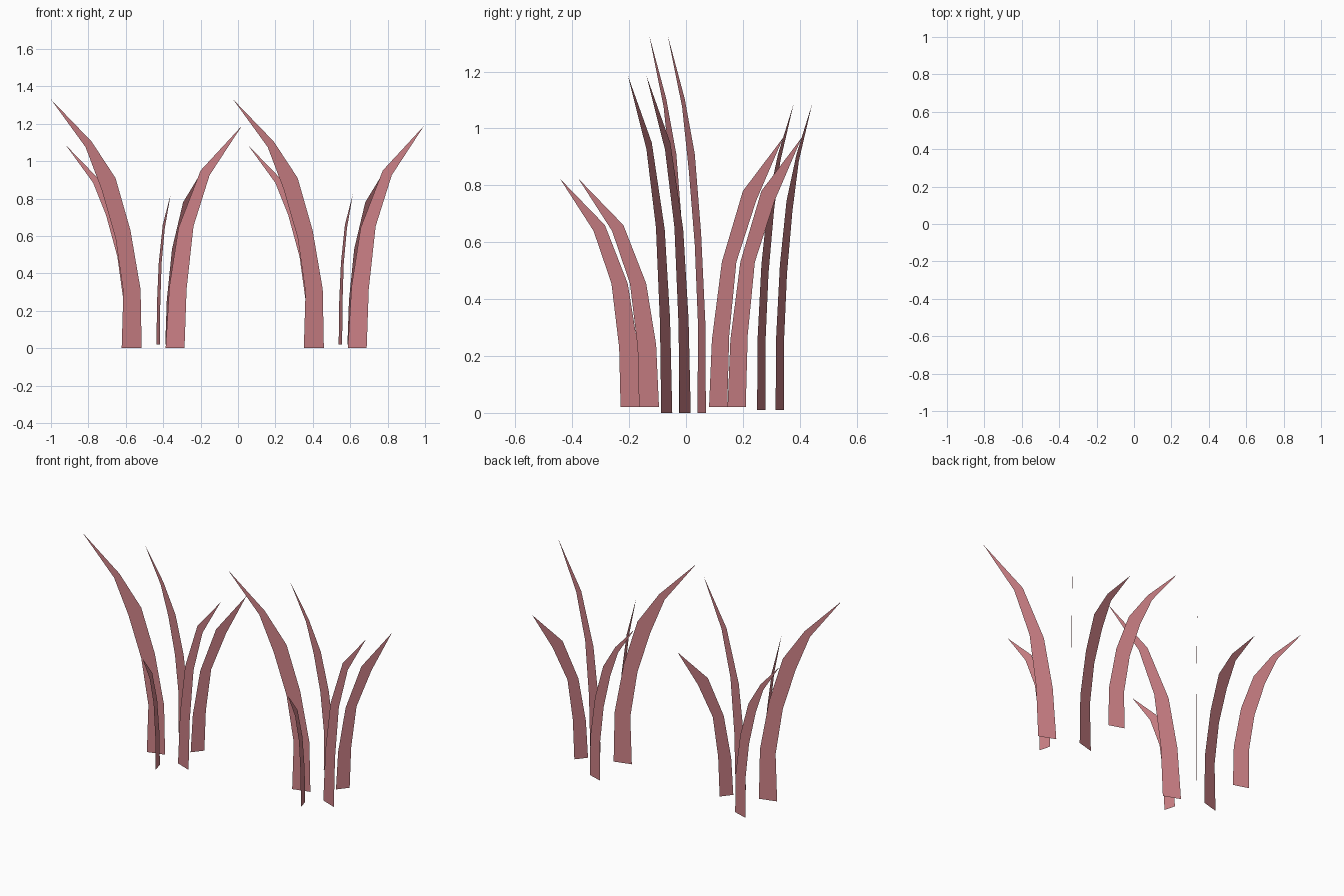
import bpy
from mathutils import Vector

if "Cube" in bpy.data.objects:
    bpy.data.objects.remove(bpy.data.objects["Cube"])

# one flat colour for all blades
mat = bpy.data.materials.new("dusty_rose")
mat.diffuse_color = (0.61, 0.22, 0.24, 1.0)
mat.use_nodes = True
mat.node_tree.nodes["Principled BSDF"].inputs["Base Color"].default_value = mat.diffuse_color


def blade(name, tip, direction, axis, left, right, offset):
    """Flat upright blade: edge points are (coordinate along axis, height)."""
    tip = Vector(tip)
    d = Vector(direction)

    def place(t, z):
        p = tip + d * (t - tip[axis]) + offset
        return (p.x, p.y, z)

    n = len(left)
    verts = [place(*p) for p in left] + [place(*p) for p in right]
    verts.append(place(tip[axis], tip.z))
    faces = [(i, n + i, n + i + 1, i + 1) for i in range(n - 1)]
    faces.append((n - 1, 2 * n - 1, 2 * n))
    mesh = bpy.data.meshes.new(name)
    mesh.from_pydata(verts, [], faces)
    mesh.materials.append(mat)
    bpy.context.collection.objects.link(bpy.data.objects.new(name, mesh))


# name, tip, in-plane direction, axis of the profile, left edge, right edge
BLADES = [
    ("tall_left_blade", (-1.0, -0.13, 1.33), (1, 0.278, 0), 0,
     [(-.622, 0), (-.613, .30), (-.655, .59), (-.73, .85), (-.815, 1.075)],
     [(-.515, 0), (-.521, .315), (-.575, .63), (-.655, .91), (-.783, 1.105)]),
    ("back_left_blade", (-.92, .378, 1.085), (1, -.32, 0), 0,
     [(-.614, .01), (-.612, .25), (-.645, .49), (-.705, .71), (-.775, .885)],
     [(-.52, .01), (-.525, .26), (-.567, .52), (-.64, .745), (-.75, .91)]),
    ("front_blade", (-.36, -.443, .823), (-.268, 1, 0), 1,
     [(-.23, .02), (-.235, .23), (-.262, .455), (-.325, .64)],
     [(-.16, .02), (-.17, .24), (-.205, .455), (-.285, .66)]),
    ("right_blade", (.02, -.205, 1.188), (1, -.385, 0), 0,
     [(-.387, 0), (-.367, .33), (-.318, .645), (-.2, .95)],
     [(-.286, 0), (-.275, .315), (-.238, .652), (-.152, .925)]),
    ("back_right_blade", (-.18, .342, .968), (.8, 1, 0), 1,
     [(.081, .02), (.091, .256), (.126, .53), (.2, .78)],
     [(.145, .02), (.152, .274), (.177, .53), (.247, .747)]),
]

# two identical tufts side by side
for tuft, offset in (("left_tuft", (0, 0, 0)), ("right_tuft", (.974, .065, 0))):
    for name, *spec in BLADES:
        blade(tuft + "_" + name, *spec, Vector(offset))
